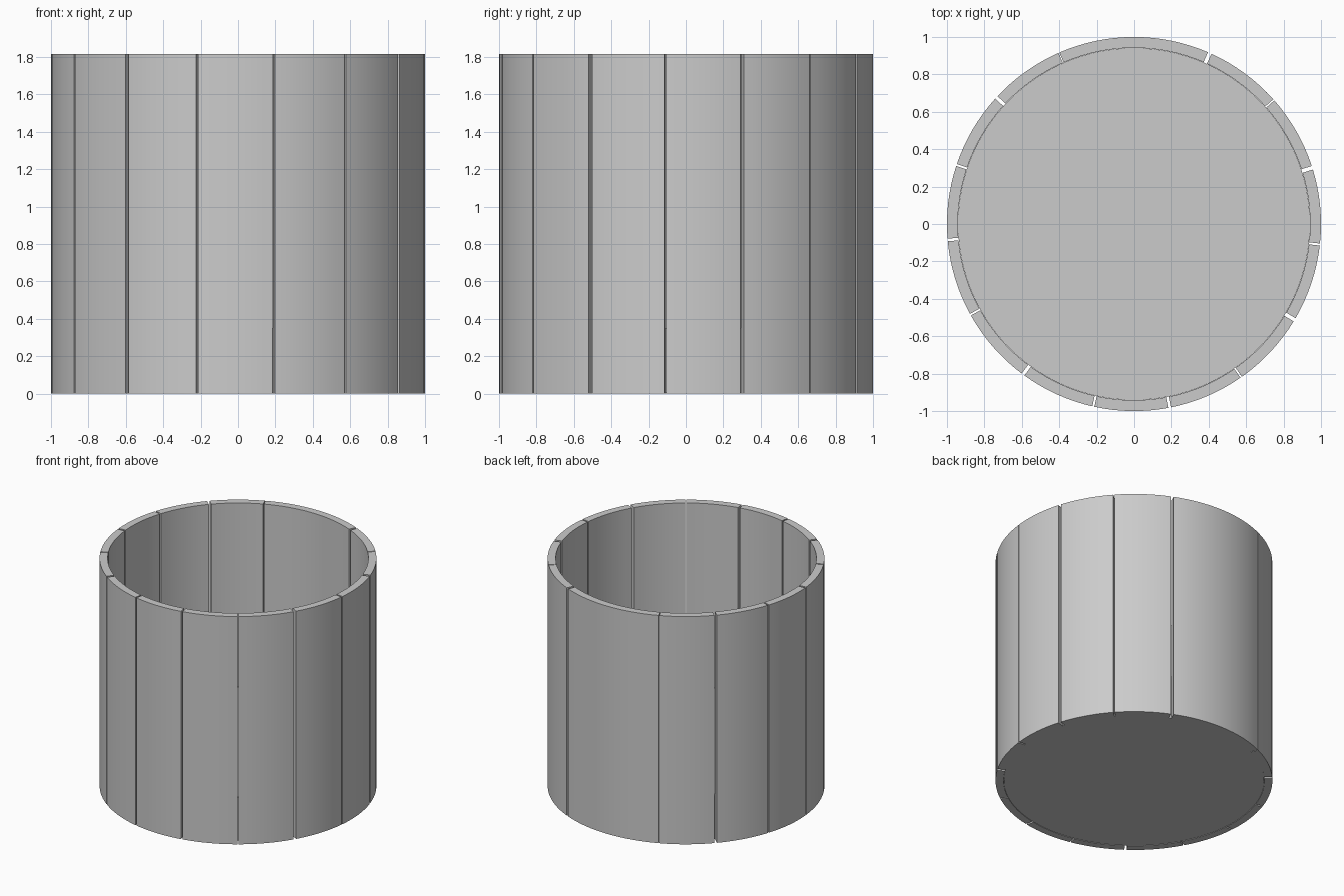
import bpy, bmesh
from math import radians, degrees, cos, sin, asin

if "Cube" in bpy.data.objects:
    bpy.data.objects.remove(bpy.data.objects["Cube"])

R_OUT, R_IN, HEIGHT, FLOOR_TOP = 1.0, 0.942, 1.815, 0.35

# Joints between staves: angle in degrees, gap width
JOINTS = [(66.1, .02), (41.6, .008), (17.5, .02), (-6.3, .011), (-30.8, .02),
          (-55, .009), (-79, .014), (-102.6, .011), (-126.4, .018),
          (-151, .01), (-175.1, .014), (-198.4, .011), (-222.6, .018),
          (-246.3, .005)]


def make_object(name, bm):
    bmesh.ops.recalc_face_normals(bm, faces=bm.faces)
    mesh = bpy.data.meshes.new(name)
    bm.to_mesh(mesh)
    bm.free()
    ob = bpy.data.objects.new(name, mesh)
    bpy.context.collection.objects.link(ob)
    bpy.context.view_layer.objects.active = ob
    ob.select_set(True)
    bpy.ops.object.shade_smooth_by_angle(angle=radians(30))
    ob.select_set(False)


def stave(name, start, gap_start, end, gap_end):
    """Curved plank between two angles, with parallel-sided joints."""
    bm = bmesh.new()
    steps = max(8, round((end - start) / 3))

    def arc(r, z):
        a = start + degrees(asin(gap_start / 2 / r))
        b = end - degrees(asin(gap_end / 2 / r))
        angles = [radians(a + (b - a) * i / steps) for i in range(steps + 1)]
        return [bm.verts.new((r * cos(t), r * sin(t), z)) for t in angles]

    rails = [arc(R_OUT, 0), arc(R_OUT, HEIGHT), arc(R_IN, HEIGHT), arc(R_IN, 0)]
    for k in range(4):
        p, q = rails[k], rails[(k + 1) % 4]
        for i in range(steps):
            bm.faces.new((p[i], p[i + 1], q[i + 1], q[i]))
    for i in (0, steps):
        bm.faces.new([rail[i] for rail in rails])
    make_object(name, bm)


# Ring of staves (the back one is double width)
for i, (end, gap_end) in enumerate(JOINTS):
    start, gap_start = JOINTS[(i + 1) % len(JOINTS)]
    if start > end:
        start -= 360
    stave(f"stave_{i + 1}", start, gap_start, end, gap_end)

# Thick solid floor plug, very slightly recessed underneath
bm = bmesh.new()
bmesh.ops.create_cone(bm, cap_ends=True, segments=120, radius1=R_IN - .001,
                      radius2=R_IN - .001, depth=FLOOR_TOP - .003)
bmesh.ops.translate(bm, verts=bm.verts, vec=(0, 0, (FLOOR_TOP + .003) / 2))
make_object("floor", bm)
